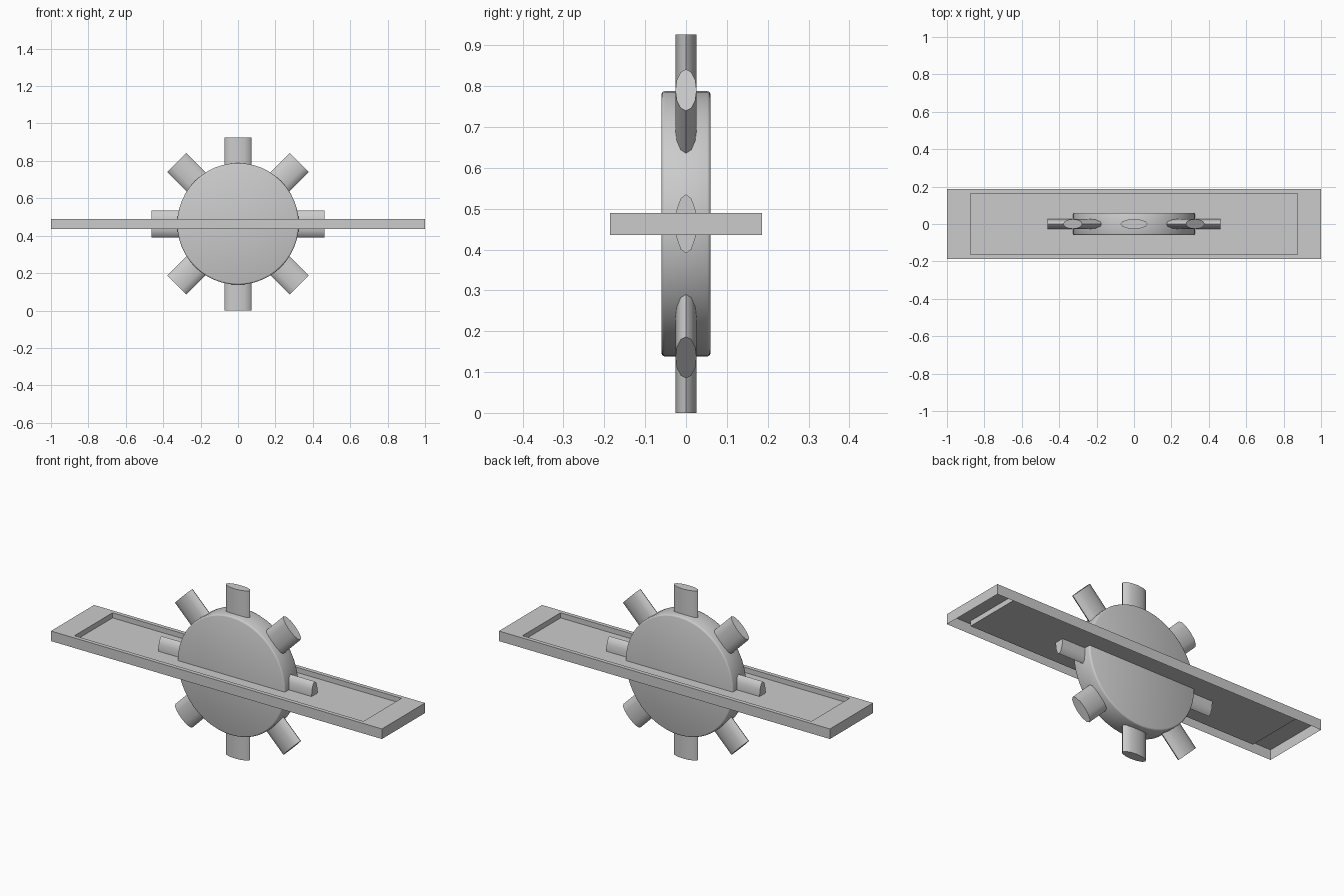
import bpy, bmesh, math
from mathutils import Matrix

if "Cube" in bpy.data.objects:
    bpy.data.objects.remove(bpy.data.objects["Cube"])

CENTRE = Matrix.Translation((0, 0, 0.463))


def finish(name, bm, angle=None):
    bmesh.ops.recalc_face_normals(bm, faces=bm.faces[:])
    mesh = bpy.data.meshes.new(name)
    bm.to_mesh(mesh)
    bm.free()
    obj = bpy.data.objects.new(name, mesh)
    bpy.context.collection.objects.link(obj)
    if angle is not None:
        bpy.ops.object.select_all(action='DESELECT')
        obj.select_set(True)
        bpy.context.view_layer.objects.active = obj
        bpy.ops.object.shade_smooth_by_angle(angle=math.radians(angle))
    return obj


# Wheel disc with softened rims
bm = bmesh.new()
bmesh.ops.create_cone(bm, cap_ends=True, segments=48, radius1=0.325, radius2=0.325,
                      depth=0.12, matrix=CENTRE @ Matrix.Rotation(math.pi / 2, 4, 'X'))
rims = [e for e in bm.edges if abs(e.verts[0].co.y - e.verts[1].co.y) < 1e-5]
bmesh.ops.bevel(bm, geom=rims, offset=0.008, segments=2, profile=0.5, affect='EDGES')
finish("wheel_disc", bm, 50)

# Eight flattened pegs around the disc
for i in range(8):
    bm = bmesh.new()
    place = (CENTRE @ Matrix.Rotation(i * math.pi / 4, 4, 'Y')
             @ Matrix.Translation((0, 0, 0.3565))
             @ Matrix.Diagonal((0.072, 0.026, 1, 1)))
    bmesh.ops.create_cone(bm, cap_ends=True, segments=12, radius1=1, radius2=1,
                          depth=0.213, matrix=place)
    finish(f"wheel_peg_{i + 1}", bm, 35)

# Tray: thin shell, open underneath, with a sunken floor
bm = bmesh.new()
loops = [(1.0, 0.186, 0.435), (1.0, 0.186, 0.49), (0.873, 0.164, 0.49), (0.873, 0.164, 0.462)]
rings = [[bm.verts.new((sx * x, sy * y, z))
          for sx, sy in ((-1, -1), (1, -1), (1, 1), (-1, 1))] for x, y, z in loops]
for a, b in zip(rings, rings[1:]):
    for i in range(4):
        j = (i + 1) % 4
        bm.faces.new((a[i], a[j], b[j], b[i]))
bm.faces.new(rings[-1])
finish("tray", bm)
